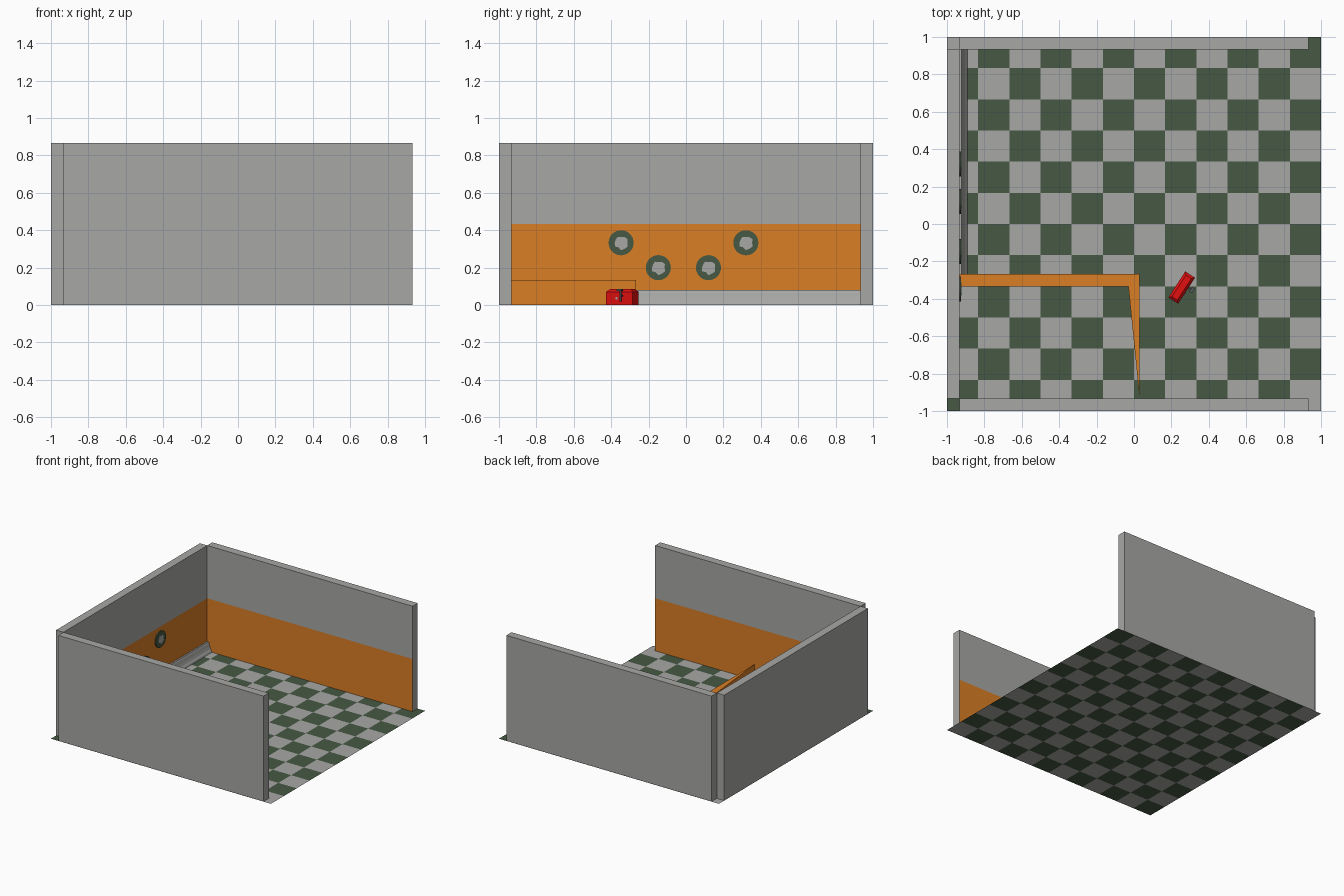
import bpy, bmesh, math
from mathutils import Vector, Matrix

if "Cube" in bpy.data.objects:
    bpy.data.objects.remove(bpy.data.objects["Cube"])


def mat(name, rgb):
    m = bpy.data.materials.new(name)
    m.diffuse_color = (*rgb, 1)
    m.use_nodes = True
    m.node_tree.nodes["Principled BSDF"].inputs["Base Color"].default_value = m.diffuse_color
    return m


GRAY = mat("pale gray", (0.39, 0.39, 0.38))
GREEN = mat("dark green", (0.062, 0.098, 0.057))
ORANGE = mat("orange", (0.70, 0.21, 0.018))
RED = mat("red", (0.75, 0.005, 0.005))
STEEL = mat("dark steel", (0.09, 0.11, 0.11))
E = 0.001      # lift that keeps undersides off the floor plane
T = 0.9333     # inner wall position


def finish(bm, name, *mats):
    bmesh.ops.recalc_face_normals(bm, faces=bm.faces)
    me = bpy.data.meshes.new(name)
    bm.to_mesh(me)
    bm.free()
    for m in mats:
        me.materials.append(m)
    ob = bpy.data.objects.new(name, me)
    bpy.context.collection.objects.link(ob)
    return ob


def prism(name, pts, offset, m):
    """Extrude a flat outline along an offset vector."""
    bm = bmesh.new()
    f = bm.faces.new([bm.verts.new(p) for p in pts])
    r = bmesh.ops.extrude_face_region(bm, geom=[f])
    vs = [g for g in r["geom"] if isinstance(g, bmesh.types.BMVert)]
    bmesh.ops.translate(bm, verts=vs, vec=offset)
    return finish(bm, name, m)


def box(bm, lo, hi):
    lo, hi = Vector(lo), Vector(hi)
    bmesh.ops.create_cube(bm, size=1, matrix=Matrix.Translation((lo + hi) / 2)
                          @ Matrix.Diagonal((*(hi - lo), 1)))


# Checkered floor, 12 x 12 tiles
bm = bmesh.new()
bmesh.ops.create_grid(bm, x_segments=12, y_segments=12, size=1)
for f in bm.faces:
    c = f.calc_center_median()
    f.material_index = (math.floor((c.x + 1) * 6) + math.floor((c.y + 1) * 6) + 1) % 2
finish(bm, "floor", GRAY, GREEN)


# Walls: gray, with an orange lower half on the room side
def wall(name, lo, hi, inward):
    bm = bmesh.new()
    box(bm, lo, hi)
    bmesh.ops.bisect_plane(bm, geom=bm.verts[:] + bm.edges[:] + bm.faces[:],
                           plane_co=(0, 0, 0.4333), plane_no=(0, 0, 1))
    bm.normal_update()
    for f in bm.faces:
        low = f.calc_center_median().z < 0.43
        f.material_index = int(low and f.normal.dot(Vector(inward)) > 0.9)
    finish(bm, name, GRAY, ORANGE)


wall("left_wall", (-1, -T, E), (-T, T, 0.867), (1, 0, 0))
wall("back_wall", (-T, T, E), (T, 1, 0.867), (0, -1, 0))
wall("front_wall", (-T, -1, E), (T, -T, 0.867), (0, 1, 0))

# Low partition with a tapering leg
prism("partition", [(x, y, E) for x, y in
      [(-T, -0.333), (-T, -0.267), (0.03, -0.267), (0.03, -T), (-0.03, -0.333)]],
      (0, 0, 0.132), ORANGE)

# Curved skirting along the left wall
skirt = prism("skirting", [(x, -0.267, z) for x, z in
              [(-T, E), (-T, 0.08), (-0.921, 0.08), (-0.915, 0.065), (-0.91, 0.045),
               (-0.903, 0.025), (-0.894, 0.012), (-0.89, E)]], (0, T + 0.267, 0), GRAY)

# Round wall plaques with an irregular pale patch
RADII = [0.034, 0.04, 0.036, 0.03, 0.037, 0.033, 0.034, 0.039, 0.028, 0.04, 0.037, 0.041]


def ring(x, y, z, radii):
    n = len(radii)
    return [(x, y + r * math.cos(2 * math.pi * i / n), z + r * math.sin(2 * math.pi * i / n))
            for i, r in enumerate(radii)]


for i, (y, z) in enumerate([(-0.347, 0.333), (-0.148, 0.2), (0.12, 0.2), (0.32, 0.333)]):
    prism(f"plaque_{i}", ring(-T, y, z, [0.067] * 32), (0.008, 0, 0), GREEN)
    prism(f"plaque_patch_{i}", ring(-T + 0.007, y, z, RADII), (0.003, 0, 0), GRAY)

# Red case, chamfered along its top, standing at an angle
PLACE = Matrix.Translation((0.255, -0.34, 0)) @ Matrix.Rotation(math.radians(57), 4, 'Z')
bm = bmesh.new()
box(bm, (-0.083, -0.031, E), (0.083, 0.031, 0.085))
bm.edges.ensure_lookup_table()
top = [e for e in bm.edges if all(v.co.z > 0.08 for v in e.verts)]
bmesh.ops.bevel(bm, geom=top, offset=0.014, segments=1, affect='EDGES')
finish(bm, "case", RED).matrix_world = PLACE

# Crank on the case's side: shaft, arm and grip
bm = bmesh.new()
box(bm, (0.016, -0.05, 0.046), (0.024, -0.03, 0.054))
box(bm, (0.014, -0.052, 0.02), (0.024, -0.045, 0.08))
box(bm, (0.004, -0.062, 0.076), (0.034, -0.045, 0.086))
finish(bm, "crank", STEEL).matrix_world = PLACE
bm = bmesh.new()
box(bm, (-0.022, -0.034, 0.03), (-0.01, -0.03, 0.042))
finish(bm, "case_button", GRAY).matrix_world = PLACE
